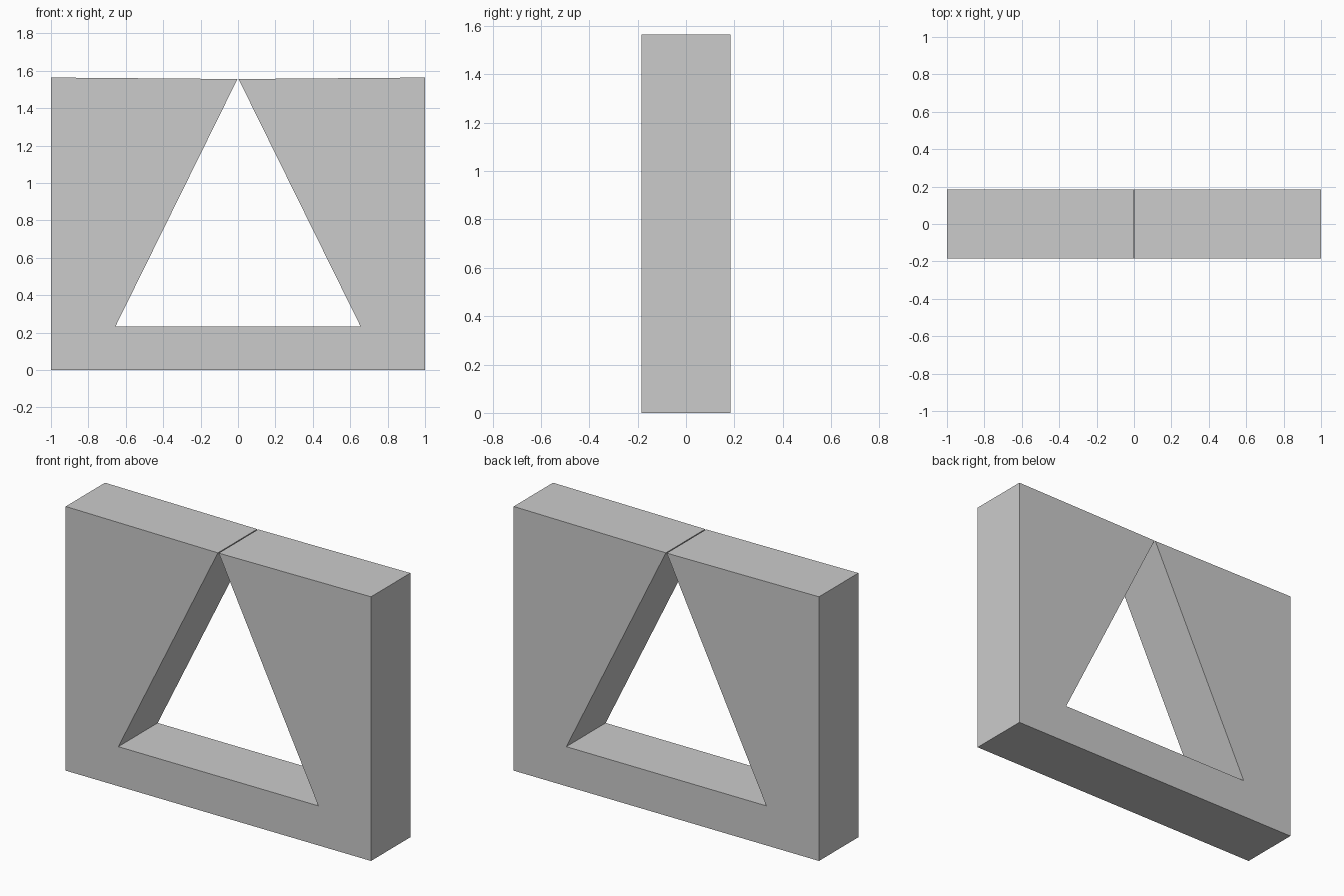
import bpy, bmesh

if "Cube" in bpy.data.objects:
    bpy.data.objects.remove(bpy.data.objects["Cube"])

DEPTH = 0.368

# Right half of the front outline, bottom to top and back down inside the opening
half = [(1.0, 0.0), (1.0, 1.564), (0.003, 1.556), (0.655, 0.234)]
outline = half + [(-x, z) for x, z in reversed(half)]

# Block with a triangular opening that reaches the top at a thin slit
bm = bmesh.new()
front = bm.faces.new([bm.verts.new((x, -DEPTH / 2, z)) for x, z in outline])
back = bmesh.ops.extrude_face_region(bm, geom=[front], use_keep_orig=True)
bmesh.ops.translate(bm, vec=(0, DEPTH, 0),
                    verts=[v for v in back["geom"] if isinstance(v, bmesh.types.BMVert)])
bmesh.ops.recalc_face_normals(bm, faces=bm.faces)

mesh = bpy.data.meshes.new("triangle_block")
bm.to_mesh(mesh)
bm.free()
bpy.context.collection.objects.link(bpy.data.objects.new("triangle_block", mesh))
